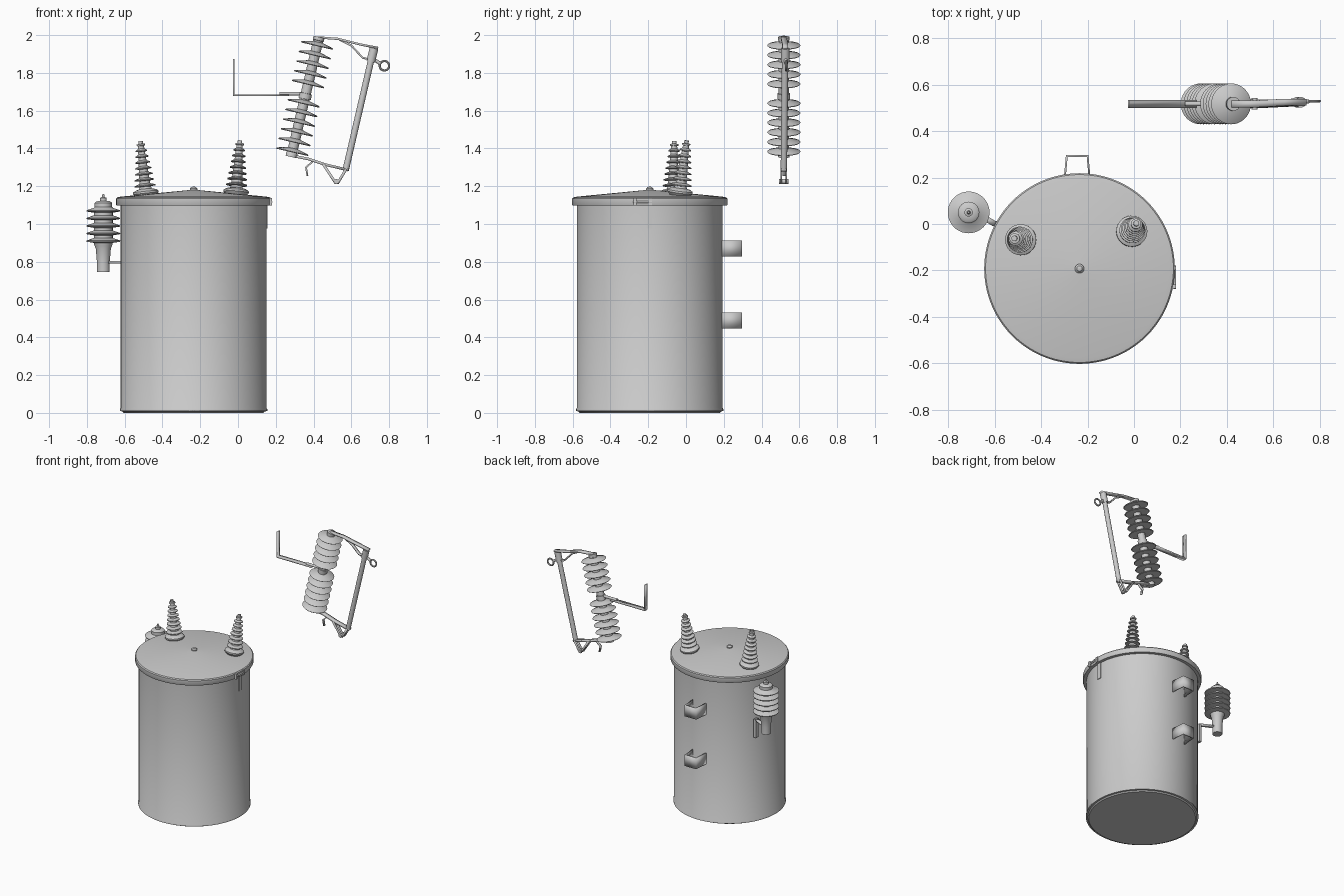
import bpy, math
from mathutils import Vector

cube = bpy.data.objects.get("Cube")
if cube:
    bpy.data.objects.remove(cube, do_unlink=True)

grey = bpy.data.materials.new("light grey")
grey.use_nodes = True
COLOUR = (0.6, 0.6, 0.6, 1)
grey.diffuse_color = COLOUR
grey.node_tree.nodes["Principled BSDF"].inputs["Base Color"].default_value = COLOUR


def finish(obj, name):
    obj.name = name
    obj.data.materials.append(grey)
    bpy.ops.object.select_all(action='DESELECT')
    obj.select_set(True)
    bpy.context.view_layer.objects.active = obj
    bpy.ops.object.shade_smooth_by_angle(angle=math.radians(35))
    return obj


def lathe(name, profile, base, tip=None, sides=40):
    """Spin (radius, height) pairs about the axis from base towards tip."""
    verts, faces = [], []
    for r, h in profile:
        for i in range(sides):
            a = 2 * math.pi * i / sides
            verts.append((r * math.cos(a), r * math.sin(a), h))
    for k in range(len(profile) - 1):
        for i in range(sides):
            j = (i + 1) % sides
            a, b = k * sides, (k + 1) * sides
            faces.append((a + i, a + j, b + j, b + i))
    faces.append(tuple(reversed(range(sides))))
    faces.append(tuple(range(len(verts) - sides, len(verts))))
    mesh = bpy.data.meshes.new(name)
    mesh.from_pydata(verts, [], faces)
    obj = bpy.data.objects.new(name, mesh)
    bpy.context.collection.objects.link(obj)
    obj.location = base
    if tip is not None:
        d = Vector(tip) - Vector(base)
        obj.rotation_euler = d.to_track_quat('Z', 'Y').to_euler()
    return finish(obj, name)


def rod(name, a, b, r, sides=16):
    return lathe(name, [(r, 0), (r, (Vector(b) - Vector(a)).length)], a, b, sides)


def strip(name, path, width, thick, axis):
    """Bent flat bar: a 2D path made into sheet metal, width along axis."""
    verts, faces = [], []
    w = Vector(axis) * width / 2
    for p in path:
        verts += [Vector(p) - w, Vector(p) + w]
    for i in range(len(path) - 1):
        faces.append((2 * i, 2 * i + 1, 2 * i + 3, 2 * i + 2))
    mesh = bpy.data.meshes.new(name)
    mesh.from_pydata(verts, [], faces)
    obj = bpy.data.objects.new(name, mesh)
    bpy.context.collection.objects.link(obj)
    mod = obj.modifiers.new("thickness", 'SOLIDIFY')
    mod.thickness = thick
    mod.offset = 0
    mod.use_even_offset = True
    return finish(obj, name)


def box(name, loc, size):
    bpy.ops.mesh.primitive_cube_add(size=1, location=loc)
    obj = bpy.context.object
    obj.scale = size
    return finish(obj, name)


# Tank with rolled bottom bead, and conical lid
CX, CY = -0.235, -0.192
lathe("tank", [(0.37, 0.0), (0.378, 0.008), (0.39, 0.01), (0.39, 0.02),
               (0.386, 0.026), (0.386, 1.11)], (CX, CY, 0), sides=96)
lathe("lid", [(0.386, 1.097), (0.408, 1.097), (0.411, 1.102), (0.411, 1.134),
              (0.405, 1.141), (0.385, 1.145), (0.02, 1.18)], (CX, CY, 0), sides=96)
lathe("lid_knob", [(0.02, 1.175), (0.02, 1.187), (0.012, 1.196), (0.003, 1.198)],
      (CX, CY, 0), sides=20)

# Lid band clamp on the left side
for y in (-0.27, -0.19):
    box("clamp_lug", (0.172, y, 1.117), (0.018, 0.018, 0.04))
rod("clamp_bolt", (0.176, -0.28, 1.117), (0.176, -0.18, 1.117), 0.006)
box("ground_tab", (0.151, CY, 1.04), (0.01, 0.03, 0.13))

# Hanger brackets on the back
for z in (0.87, 0.49):
    strip("hanger_bracket", [(-0.3, 0.18, z), (-0.29, 0.293, z),
                             (-0.2, 0.293, z), (-0.19, 0.18, z)], 0.085, 0.008, (0, 0, 1))


# Two tapered high voltage bushings
def bushing(base, tip):
    prof = [(0.05, -0.02), (0.067, 0.0), (0.067, 0.01), (0.055, 0.018), (0.034, 0.024)]
    for i in range(7):
        h = 0.035 + i * 0.031
        core, shed = 0.03 - 0.002 * i, 0.056 - 0.0042 * i
        prof += [(core, h), (shed, h + 0.003), (shed, h + 0.008), (core - 0.001, h + 0.017)]
    prof += [(0.016, 0.252), (0.022, 0.254), (0.022, 0.262), (0.012, 0.264), (0.012, 0.278)]
    lathe("bushing", prof, base, tip, 32)


bushing((-0.488, -0.068, 1.162), (-0.516, -0.062, 1.435))
bushing((-0.010, -0.032, 1.167), (0.010, 0.003, 1.438))

# Surge arrester beside the tank
AX, AY = -0.713, 0.05
prof = [(0.034, 0.745), (0.034, 0.8), (0.04, 0.87), (0.046, 0.885)]
for i in range(5):
    h = 0.9 + i * 0.04
    prof += [(0.05, h), (0.088, h + 0.006), (0.09, h + 0.012), (0.05, h + 0.026)]
prof += [(0.046, 1.09), (0.046, 1.112), (0.036, 1.12), (0.018, 1.122), (0.018, 1.138),
         (0.008, 1.142), (0.004, 1.16)]
lathe("arrester", prof, (AX, AY, 0))
strip("arrester_bracket", [(-0.69, 0.045, 0.797), (-0.625, 0.015, 0.797),
                           (-0.6, 0.0, 0.797)], 0.012, 0.025, (0, 0, 1))
box("arrester_mount", (-0.592, -0.003, 0.73), (0.022, 0.03, 0.14))

# Leaning shed insulator of the fuse cutout
FY = 0.518
low, top = Vector((0.281, FY, 1.355)), Vector((0.429, FY, 1.99))
length = (top - low).length
prof = [(0.03, 0), (0.03, 0.02)]
for i in range(12):
    if i == 6:
        prof += [(0.027, 0.315), (0.033, 0.316), (0.033, 0.345), (0.027, 0.346)]
        continue
    h = 0.025 + i * 0.0525
    prof += [(0.027, h), (0.084, h), (0.088, h + 0.004), (0.084, h + 0.008), (0.027, h + 0.022)]
prof += [(0.027, length - 0.02), (0.03, length - 0.018), (0.03, length)]
lathe("cutout_insulator", prof, low, top)

# Mounting arm of the cutout
strip("mounting_arm", [(-0.022, FY, 1.873), (-0.022, FY, 1.682), (0.27, FY, 1.682)],
      0.035, 0.009, (0, 1, 0))
rod("arm_clamp", (0.22, FY, 1.69), (0.35, FY, 1.69), 0.01)

# Fuse tube and its end contacts
tube_top, tube_low = (0.717, 0.525, 1.92), (0.57, FY, 1.285)
rod("fuse_tube", tube_low, tube_top, 0.017, 20)
strip("top_contact", [(0.42, FY, 1.988), (0.53, FY, 1.98), (0.65, 0.525, 1.95),
                      (0.742, 0.525, 1.932)], 0.03, 0.012, (0, 1, 0))
strip("latch_spring", [(0.54, FY, 1.975), (0.6, FY, 1.945), (0.66, 0.525, 1.88),
                       (0.71, 0.525, 1.868)], 0.02, 0.01, (0, 1, 0))
rod("tube_cap", (0.703, 0.525, 1.86), (0.72, 0.525, 1.93), 0.023, 20)
rod("ring_stem", (0.7, 0.528, 1.885), (0.752, 0.528, 1.85), 0.009)
bpy.ops.mesh.primitive_torus_add(location=(0.775, 0.53, 1.838), rotation=(math.pi / 2, 0, 0),
                                 major_radius=0.025, minor_radius=0.006,
                                 major_segments=28, minor_segments=10)
finish(bpy.context.object, "pull_ring")
strip("lower_contact", [(0.285, FY, 1.362), (0.37, FY, 1.345), (0.46, FY, 1.315),
                        (0.585, FY, 1.285)], 0.03, 0.014, (0, 1, 0))
strip("lower_hook", [(0.4, FY, 1.335), (0.36, FY, 1.3), (0.368, FY, 1.255)],
      0.016, 0.009, (0, 1, 0))
for y in (FY - 0.014, FY + 0.014):
    strip("hinge_link", [(0.45, y, 1.318), (0.515, y, 1.22), (0.53, y, 1.22),
                         (0.572, y, 1.29)], 0.008, 0.014, (0, 1, 0))
rod("hinge_pin", (0.52, FY - 0.025, 1.225), (0.52, FY + 0.025, 1.225), 0.013)
